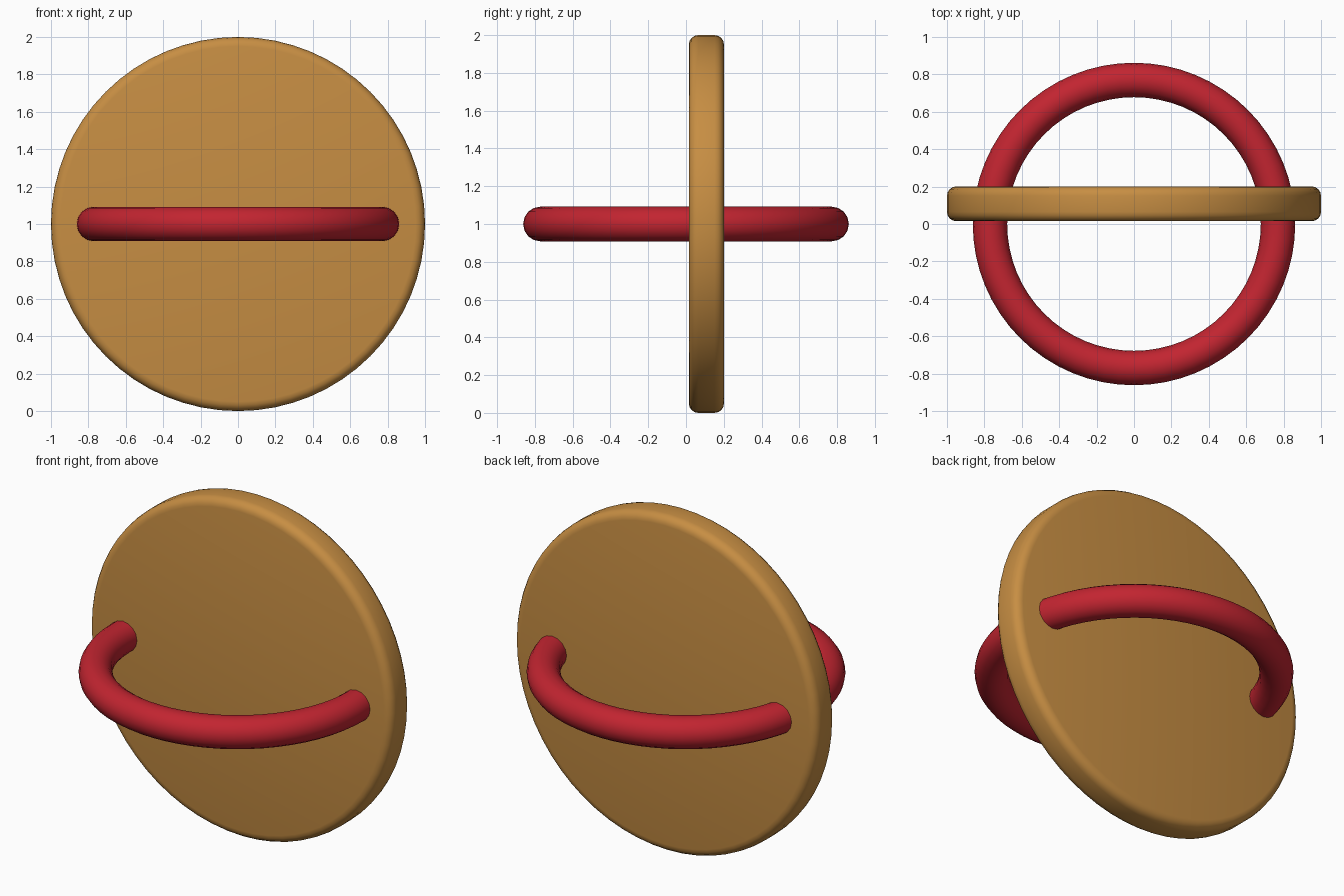
import bpy
import math

if "Cube" in bpy.data.objects:
    bpy.data.objects.remove(bpy.data.objects["Cube"])


def material(name, rgb):
    m = bpy.data.materials.new(name)
    m.diffuse_color = (*rgb, 1.0)
    m.use_nodes = True
    m.node_tree.nodes["Principled BSDF"].inputs["Base Color"].default_value = m.diffuse_color
    return m


def finish(name, mat, angle):
    ob = bpy.context.object
    ob.name = name
    ob.data.materials.append(mat)
    bpy.ops.object.shade_smooth_by_angle(angle=math.radians(angle))
    return ob


wood = material("warm_wood", (0.57, 0.27, 0.056))
red = material("deep_red", (0.54, 0.018, 0.03))

# Upright round board with rounded rims
bpy.ops.mesh.primitive_cylinder_add(vertices=64, radius=1.0, depth=0.186,
                                    location=(0, 0.108, 1.0),
                                    rotation=(math.pi / 2, 0, 0))
board = bpy.context.object
bevel = board.modifiers.new("rounded_rim", 'BEVEL')
bevel.width = 0.05
bevel.segments = 4
bevel.limit_method = 'ANGLE'
bevel.angle_limit = math.radians(40)
bpy.ops.object.modifier_apply(modifier=bevel.name)
finish("round_board", wood, 40)

# Horizontal ring passing through the board
bpy.ops.mesh.primitive_torus_add(major_radius=0.77, minor_radius=0.092,
                                 major_segments=64, minor_segments=16,
                                 location=(0, 0, 1.0))
finish("ring_handle", red, 60)
